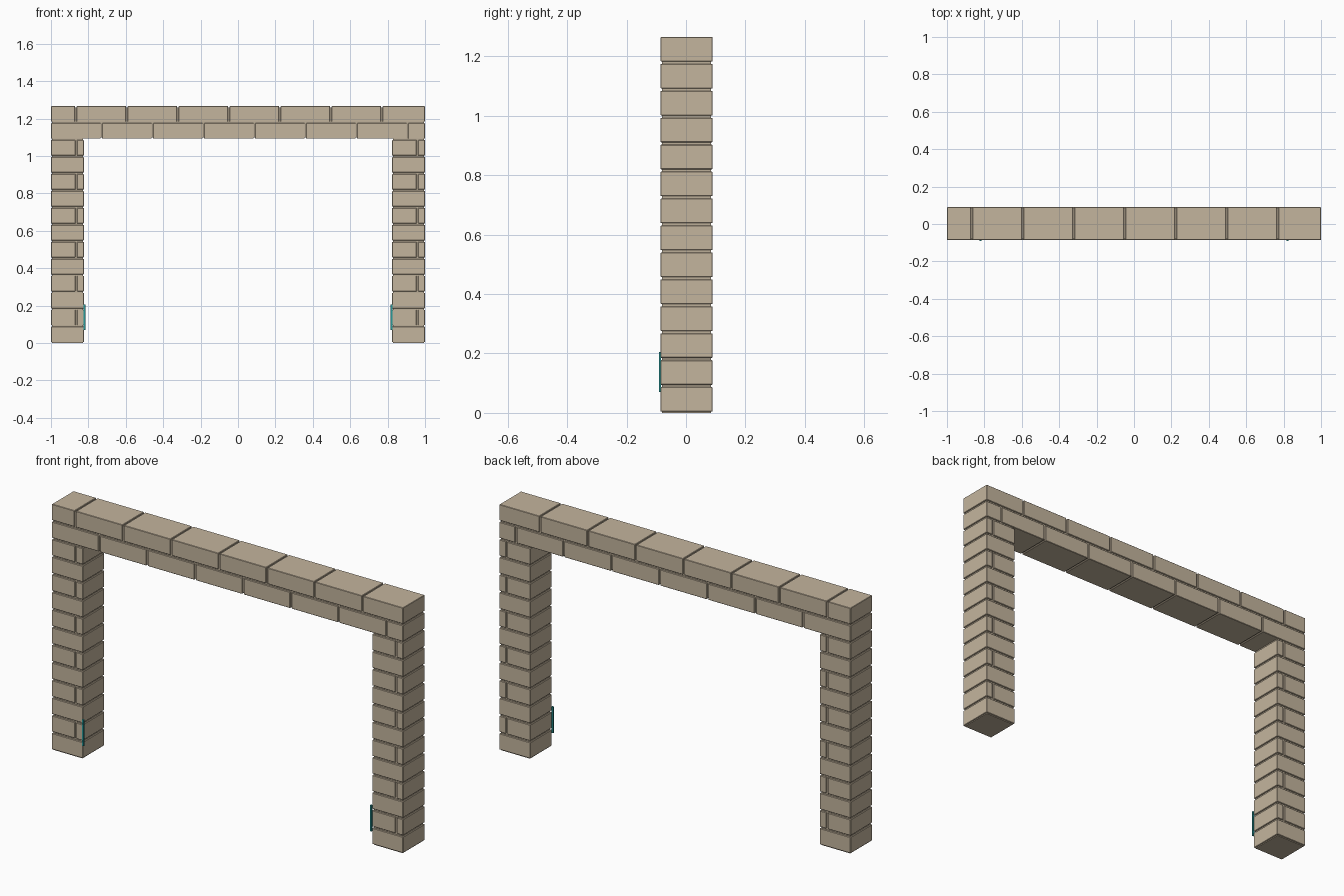
import bpy

cube = bpy.data.objects.get("Cube")
if cube:
    bpy.data.objects.remove(cube)


def material(name, colour):
    m = bpy.data.materials.new(name)
    m.use_nodes = True
    m.diffuse_color = (*colour, 1)
    m.node_tree.nodes["Principled BSDF"].inputs["Base Color"].default_value = (*colour, 1)
    return m


sand = material("sand brick", (0.55, 0.46, 0.34))
mortar = material("mortar", (0.50, 0.42, 0.31))
teal = material("teal", (0.02, 0.32, 0.32))


def box(name, lo, hi, mat, bevel=0):
    bpy.ops.mesh.primitive_cube_add(size=1, location=[(a + b) / 2 for a, b in zip(lo, hi)])
    ob = bpy.context.object
    ob.name = name
    ob.scale = [b - a for a, b in zip(lo, hi)]
    bpy.ops.object.transform_apply(location=False, rotation=False, scale=True)
    ob.data.materials.append(mat)
    if bevel:
        mod = ob.modifiers.new("worn edges", 'BEVEL')
        mod.width = bevel
        mod.segments = 1
    return ob


FRONT, BACK = -0.086, 0.09
PITCH, GAP, POST = 0.0907, 0.008, 0.176
BASE, COURSES = 0.004, 14
BRICK = 0.2727
INSET = 0.006


# One row of bricks between two ends, split at the given joints
def course(name, row, start, end, joints):
    z = BASE + row * PITCH
    edges = [start - GAP / 2, *joints, end + GAP / 2]
    for i, (a, b) in enumerate(zip(edges, edges[1:])):
        box(f"{name}_brick_{row}_{i}", (a + GAP / 2, FRONT, z),
            (b - GAP / 2, BACK, z + PITCH - GAP), sand, 0.002)


# Posts: whole bricks alternate with a long and a short one
for side, start in (("right", -1), ("left", 1 - POST)):
    for row in range(COURSES - 2):
        course(f"{side}_post", row, start, start + POST, [start + 0.135] if row % 2 else [])
    box(f"{side}_post_mortar", (start + INSET, FRONT + INSET, 0),
        (start + POST - INSET, BACK - INSET, 1.15), mortar)

# Lintel: two staggered courses
for row, first in ((COURSES - 2, -0.73), (COURSES - 1, -0.867)):
    course("lintel", row, -1, 1, [first + i * BRICK for i in range(7)])
top = BASE + COURSES * PITCH - GAP
box("lintel_mortar", (-1 + INSET, FRONT + INSET, BASE + (COURSES - 2) * PITCH + INSET),
    (1 - INSET, BACK - INSET, top - INSET), mortar)

# Thin upright strips on the inner front corners
for side, s in (("right", -1), ("left", 1)):
    x = sorted((s * 0.825, s * 0.816))
    box(f"{side}_corner_strip", (x[0], -0.091, 0.07), (x[1], -0.084, 0.205), teal)
